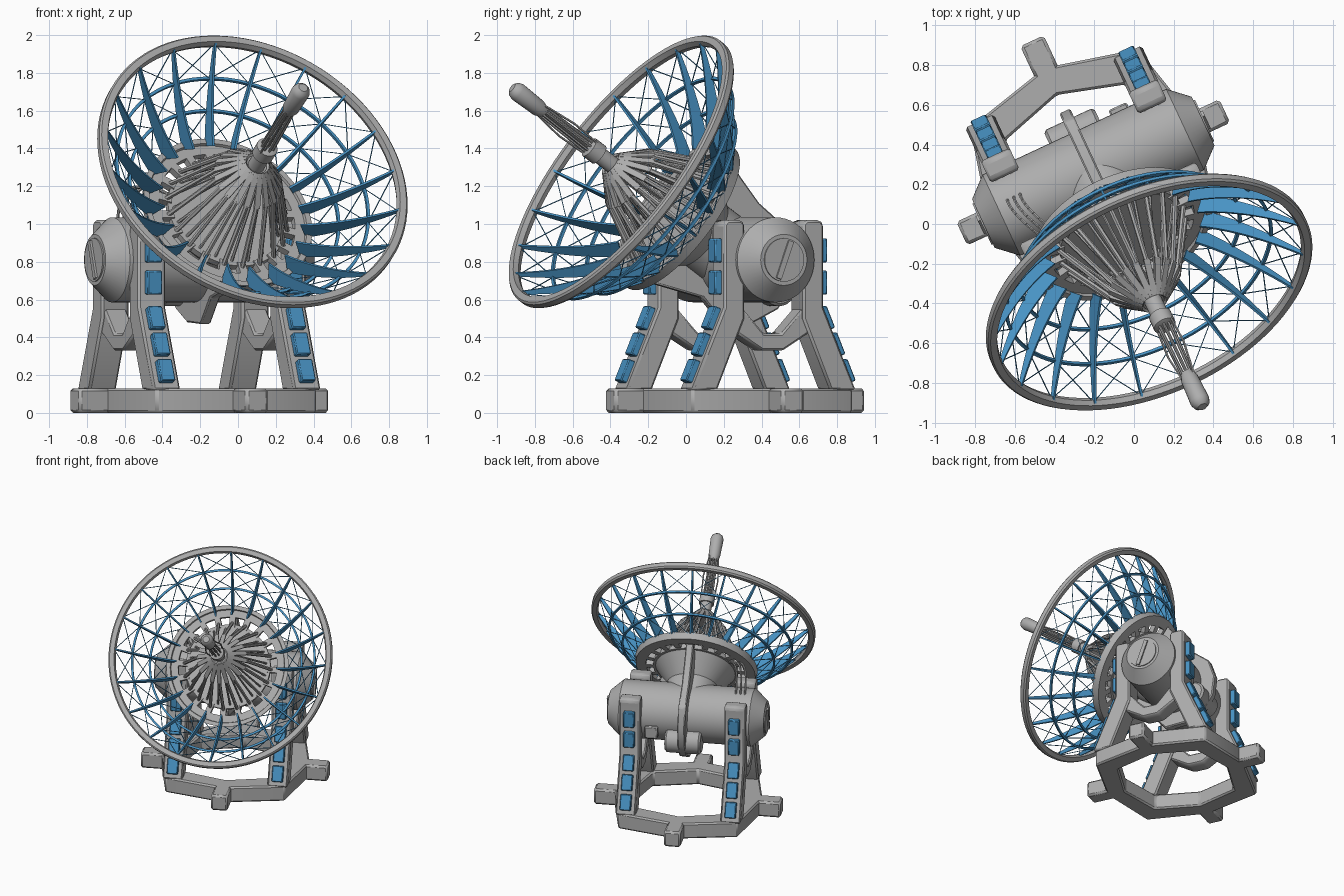
import bpy, bmesh, math
from mathutils import Matrix, Vector

if "Cube" in bpy.data.objects:
    bpy.data.objects.remove(bpy.data.objects["Cube"])

def material(name, rgb):
    m = bpy.data.materials.new(name)
    m.diffuse_color = (*rgb, 1)
    m.use_nodes = True
    m.node_tree.nodes["Principled BSDF"].inputs["Base Color"].default_value = m.diffuse_color
    return m

GREY = material("light grey", (0.42, 0.42, 0.42))
BLUE = material("sky blue", (0.065, 0.29, 0.55))

# Frames: BASE is the turned mount, DRUM its axle, DISH has z along the pointing axis
BASE = Matrix.Translation((-0.205, 0.26, 0)) @ Matrix.Rotation(math.radians(25), 4, 'Z')
DRUM = BASE @ Matrix.Translation((0, 0, 0.81))
DISH = DRUM @ Matrix.Rotation(math.radians(55), 4, 'X')
N = 20                                   # ribs around the dish
curve = lambda r: 0.82 * r * r + 0.246   # dish depth at radius r

def finish(name, bm, frame, mat, bevel=0):
    bmesh.ops.recalc_face_normals(bm, faces=bm.faces)
    me = bpy.data.meshes.new(name)
    bm.to_mesh(me)
    bm.free()
    me.materials.append(mat)
    ob = bpy.data.objects.new(name, me)
    bpy.context.collection.objects.link(ob)
    ob.matrix_world = frame
    if bevel:
        md = ob.modifiers.new("bevel", 'BEVEL')
        md.width, md.segments = bevel, 1
    bpy.ops.object.select_all(action='DESELECT')
    ob.select_set(True)
    bpy.context.view_layer.objects.active = ob
    bpy.ops.object.shade_smooth_by_angle(angle=math.radians(32))
    return ob

def box(bm, centre, size, rot=Matrix()):
    m = Matrix.Translation(centre) @ rot @ Matrix.Diagonal((*size, 1))
    bmesh.ops.create_cube(bm, size=1, matrix=m)

def rod(bm, a, b, r, r2=None, seg=6):
    a, b = Vector(a), Vector(b)
    d = b - a
    m = Matrix.Translation((a + b) / 2) @ d.to_track_quat('Z', 'Y').to_matrix().to_4x4()
    bmesh.ops.create_cone(bm, cap_ends=True, segments=seg, radius1=r,
                          radius2=r if r2 is None else r2, depth=d.length, matrix=m)

def prism(bm, pts, half, place):
    """Extrude a 2D outline by +-half; place(p, q, s) gives the 3D point."""
    lo = [bm.verts.new(place(p, q, -half)) for p, q in pts]
    hi = [bm.verts.new(place(p, q, half)) for p, q in pts]
    bm.faces.new(lo)
    bm.faces.new(hi[::-1])
    for i in range(len(pts)):
        j = (i + 1) % len(pts)
        bm.faces.new((lo[i], lo[j], hi[j], hi[i]))

def lathe(bm, prof, seg=64, axis='Z', closed=False):
    """Spin (radius, height) points; closed joins last to first, else ends are capped."""
    rings = []
    for r, h in prof:
        c = [(r * math.cos(2 * math.pi * i / seg), r * math.sin(2 * math.pi * i / seg)) for i in range(seg)]
        rings.append([bm.verts.new((h, x, y) if axis == 'X' else (x, y, h)) for x, y in c])
    pairs = list(zip(rings, rings[1:]))
    if closed:
        pairs.append((rings[-1], rings[0]))
    else:
        bm.faces.new(rings[0])
        bm.faces.new(rings[-1])
    for a, b in pairs:
        for i in range(seg):
            j = (i + 1) % seg
            bm.faces.new((a[i], a[j], b[j], b[i]))

def polar(r, t, k):
    """Point in the dish frame; k counts ribs, starting at the top."""
    a = 2 * math.pi * k / N
    return Vector((r * math.sin(a), r * math.cos(a), t))

# --- Base: eight-sided ring with four feet
bm = bmesh.new()
rows = [[], [], [], []]
for i in range(8):
    a = i * math.pi / 4
    for row, (r, z) in zip(rows, (((0.43, 0.47), 0), ((0.58, 0.66), 0), ((0.58, 0.66), 0.13), ((0.43, 0.47), 0.13))):
        row.append(bm.verts.new((r[i % 2] * math.cos(a), r[i % 2] * math.sin(a), z)))
for k in range(4):
    for i in range(8):
        a, b, j = rows[k], rows[(k + 1) % 4], (i + 1) % 8
        bm.faces.new((a[i], a[j], b[j], b[i]))
finish("base_ring", bm, BASE, GREY, 0.012)
bm = bmesh.new()
for i in range(4):
    rot = Matrix.Rotation(i * math.pi / 2, 4, 'Z')
    box(bm, rot @ Vector((0.625, 0, 0.065)), (0.21, 0.13, 0.13), rot)
finish("base_feet", bm, BASE, GREY, 0.015)

# --- Two side frames: posts with splayed legs, dipping brace, blue boxes outside
LEG = [(0.17, 1.0), (0.19, 1.02), (0.27, 1.02), (0.29, 1.0), (0.29, 0.56), (0.48, 0.12), (0.33, 0.12), (0.17, 0.5)]
BRACE = [(0.2, 0.58), (0.05, 0.42), (-0.05, 0.42), (-0.2, 0.58), (-0.24, 0.44),
         (-0.06, 0.33), (0.06, 0.33), (0.24, 0.44)]
legs, boxes, braces = bmesh.new(), bmesh.new(), bmesh.new()
slope = math.atan2(0.19, 0.44)
for u in (-0.41, 0.41):
    prism(braces, BRACE, 0.065, lambda p, q, s: (u + s, p, q))
    for sv in (-1, 1):
        prism(legs, LEG, 0.08, lambda p, q, s: (u + s, sv * p, q))
        for z in (0.69, 0.86):
            box(boxes, (u, sv * 0.305, z), (0.085, 0.05, 0.125))
        for z in (0.22, 0.36, 0.5):
            box(boxes, (u, sv * (0.29 + (0.56 - z) * 0.432 + 0.012), z), (0.085, 0.05, 0.125),
                Matrix.Rotation(sv * slope, 4, 'X'))
finish("support_legs", legs, BASE, GREY, 0.012)
finish("leg_braces", braces, BASE, GREY, 0.01)
finish("leg_boxes", boxes, BASE, BLUE, 0.006)

# --- Axle drum with tapered ends and slotted end caps
bm = bmesh.new()
lathe(bm, [(0.12, -0.61), (0.135, -0.61), (0.225, -0.51), (0.225, 0.51), (0.135, 0.61), (0.12, 0.61)], 48, 'X')
finish("axle_drum", bm, DRUM, GREY)
bm = bmesh.new()
for s in (-1, 1):
    rod(bm, (s * 0.6, 0, 0), (s * 0.618, 0, 0), 0.115, seg=40)
    box(bm, (s * 0.615, 0, 0), (0.03, 0.03, 0.21), Matrix.Rotation(math.radians(-20), 4, 'X'))
finish("axle_end_caps", bm, DRUM, GREY)

# --- Tilt sector plate, drive motor and gearbox blocks
bm = bmesh.new()
prism(bm, [(-0.06, 0.56), (0.02, 0.44), (0.13, 0.3), (0.29, 0.17), (0.34, 0.02), (0.32, -0.14), (0.24, -0.26),
           (0.1, -0.33), (-0.08, -0.34), (-0.2, -0.2), (-0.5, -0.12), (-0.4, 0.02), (-0.14, 0.44)],
      0.03, lambda p, q, s: (s, p, q))
finish("tilt_sector", bm, DRUM, GREY, 0.008)
bm = bmesh.new()
rod(bm, (-0.14, 0.2, -0.15), (0.14, 0.2, -0.15), 0.095, seg=24)
finish("drive_motor", bm, DRUM, GREY, 0.015)
bm = bmesh.new()
box(bm, (0.25, 0.2, -0.08), (0.1, 0.1, 0.1))
box(bm, (0.2, -0.2, 0.12), (0.12, 0.1, 0.1))
finish("gear_blocks", bm, DRUM, GREY, 0.008)

# --- Cables from the axle to the dish
bm = bmesh.new()
for k in range(3):
    u = -0.45 + 0.035 * k
    p0, p1, p2 = Vector((u, 0.06, 0.2)), Vector((u - 0.02, -0.02, 0.5)), Vector((u + 0.12, -0.26, 0.32))
    pts = [p0 * (1 - f) ** 2 + p1 * 2 * f * (1 - f) + p2 * f * f for f in [i / 10 for i in range(11)]]
    for a, b in zip(pts, pts[1:]):
        rod(bm, a, b, 0.008)
finish("cables", bm, DRUM, GREY)

# --- Dish neck cone with floor, hub ring and rim
bm = bmesh.new()
lathe(bm, [(0.2, 0.1), (0.2, 0.23), (0.31, 0.38), (0.33, 0.38), (0.33, 0.415), (0.3, 0.415)], 48)
finish("dish_neck", bm, DISH, GREY)
bm = bmesh.new()
lathe(bm, [(0.385, 0.385), (0.465, 0.385), (0.475, 0.44), (0.445, 0.44), (0.44, 0.425), (0.385, 0.425)], 64, closed=True)
finish("hub_ring", bm, DISH, GREY)
bm = bmesh.new()
lathe(bm, [(0.825, 0.785), (0.86, 0.785), (0.87, 0.797), (0.87, 0.828), (0.86, 0.838), (0.825, 0.838), (0.815, 0.81)],
      96, closed=True)
finish("dish_rim", bm, DISH, GREY)

# --- Blue dish lattice: curved ribs, hoops and crossed wires
ribs, wires, hoops = bmesh.new(), bmesh.new(), bmesh.new()
outer, inner = [], []
for i in range(11):
    f = i / 10
    r = 0.45 + 0.385 * f
    d = Vector((-1.64 * r, 1)).normalized() * (0.085 * (1 - f) + 0.018)
    outer.append((r, curve(r)))
    inner.append((r + d.x, curve(r) + d.y))
levels = (0.46, 0.59, 0.71, 0.83)
for k in range(N):
    a = 2 * math.pi * k / N
    side = Vector((math.cos(a), -math.sin(a), 0))
    prism(ribs, outer + inner[::-1], 0.006, lambda p, q, s: polar(p, q, k) + side * s)
    for r0, r1 in zip(levels, levels[1:]):
        for i, j in ((k, k + 1), (k + 1, k)):
            rod(wires, polar(r0, curve(r0), i), polar(r1, curve(r1), j), 0.003, seg=4)
for r in levels[1:3]:
    t = curve(r)
    lathe(hoops, [(r - 0.008, t - 0.008), (r + 0.008, t - 0.008), (r + 0.008, t + 0.008), (r - 0.008, t + 0.008)],
          80, closed=True)
finish("dish_ribs", ribs, DISH, BLUE)
finish("dish_wires", wires, DISH, BLUE)
finish("dish_hoops", hoops, DISH, BLUE)

# --- Feed support: blocks, cone of struts and petal cap
struts, blocks, petals = bmesh.new(), bmesh.new(), bmesh.new()
for k in range(N):
    rot = Matrix.Rotation(-2 * math.pi * k / N, 4, 'Z')
    box(blocks, polar(0.355, 0.405, k), (0.045, 0.09, 0.04), rot)
    rod(struts, polar(0.345, 0.41, k), polar(0.18, 0.75, k), 0.013)
    rod(struts, polar(0.3, 0.41, k + 0.5), polar(0.09, 0.82, k), 0.008)
    tilt = rot @ Matrix.Rotation(-math.atan2(0.14, 0.13), 4, 'X')
    box(petals, polar(0.125, 0.815, k), (0.032, 0.19, 0.014), tilt)
finish("strut_blocks", blocks, DISH, GREY)
finish("feed_struts", struts, DISH, GREY)
finish("feed_petals", petals, DISH, GREY)

# --- Feed mast: collars, rod bundle and tip
bm = bmesh.new()
lathe(bm, [(0.1, 0.81), (0.07, 0.87), (0.045, 0.87), (0.045, 0.97), (0.058, 0.97), (0.058, 1.04), (0.035, 1.05)], 24)
finish("feed_collar", bm, DISH, GREY)
bm = bmesh.new()
for i in range(8):
    rod(bm, polar(0.034, 1.03, i * N / 8), polar(0.026, 1.4, i * N / 8), 0.007)
rod(bm, (0, 0, 1.0), (0, 0, 1.4), 0.01)
for i in range(2):
    rod(bm, polar(0.055, 1.03, 3 + 10 * i), polar(0.065, 1.2, 3 + 10 * i), 0.006)
    rod(bm, polar(0.065, 1.2, 3 + 10 * i), polar(0.035, 1.42, 3 + 10 * i), 0.006)
finish("feed_rods", bm, DISH, GREY)
bm = bmesh.new()
lathe(bm, [(0.03, 1.36), (0.045, 1.4), (0.05, 1.55), (0.042, 1.575), (0.025, 1.59)], 24)
finish("feed_tip", bm, DISH, GREY)
